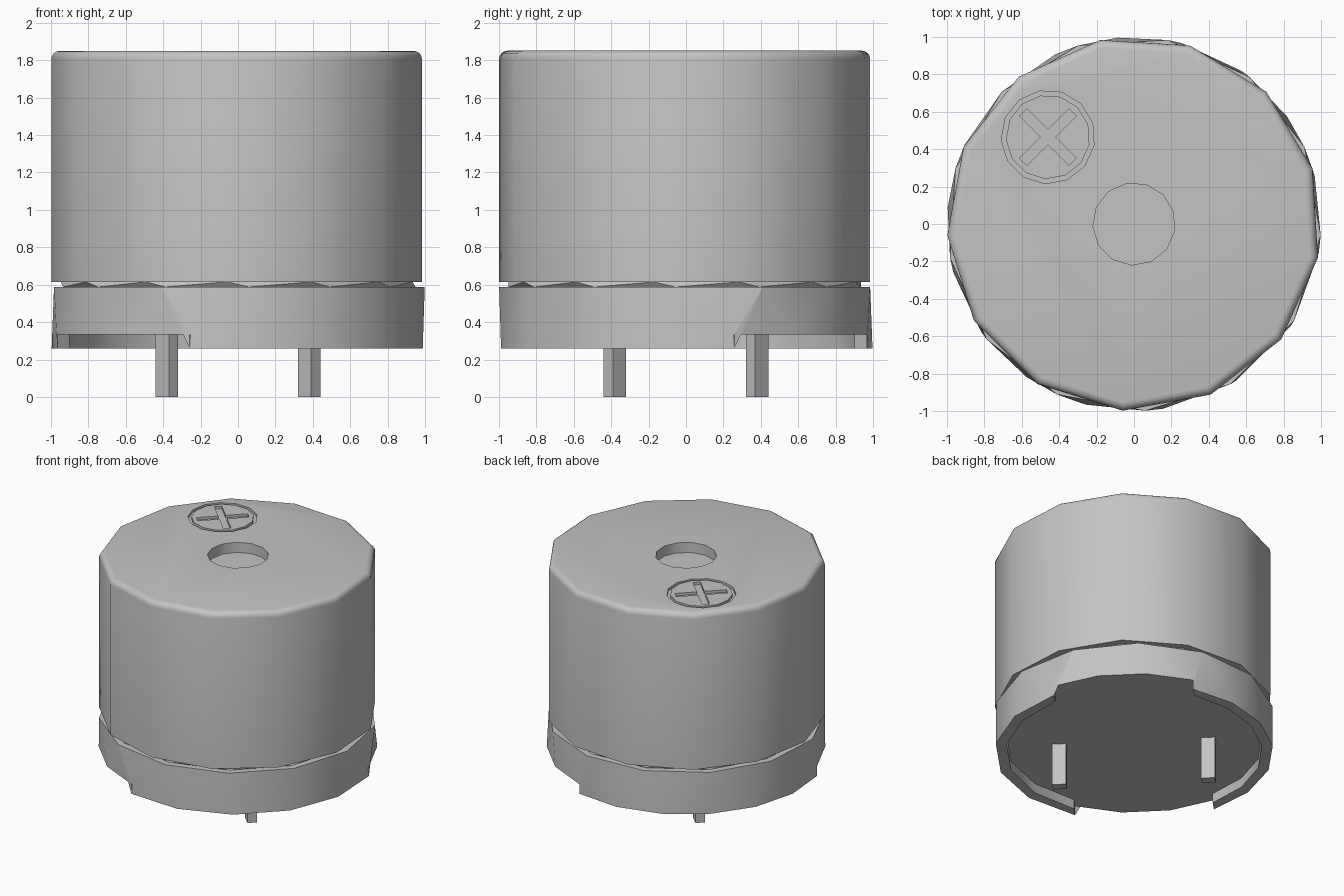
import bpy, bmesh
from math import radians, sin, cos, asin, degrees
from mathutils import Matrix, Vector

if "Cube" in bpy.data.objects:
    bpy.data.objects.remove(bpy.data.objects["Cube"])

SIDES = 13
STEP = 360 / SIDES
BOTTOM, FLOOR, SEAM, LIP, TOP = 0.26, 0.335, 0.588, 0.615, 1.85

grey = bpy.data.materials.new("matte_grey")
grey.use_nodes = True
colour = (0.55, 0.55, 0.55, 1)
grey.diffuse_color = colour
grey.node_tree.nodes["Principled BSDF"].inputs["Base Color"].default_value = colour


def point(r, angle, z, centre=(0, 0)):
    a = radians(angle)
    return Vector((centre[0] + r * cos(a), centre[1] + r * sin(a), z))


def turn(start):
    return [start + STEP * k for k in range(SIDES)]


def span(a, b, n):
    return [a + (b - a) * k / n for k in range(n + 1)]


def ring(bm, r, z, angles, centre=(0, 0)):
    return [bm.verts.new(point(r, a, z, centre)) for a in angles]


def bridge(bm, a, b, closed=True):
    n = len(a)
    for i in range(n if closed else n - 1):
        j = (i + 1) % n
        bm.faces.new((a[i], a[j], b[j], b[i]))


def stitch(bm, low, low_ang, up, up_ang):
    """Join two closed loops of different spacing with triangles."""
    la, ua = low_ang + [low_ang[0] + 360], up_ang + [up_ang[0] + 360]
    n, m, i, j = len(low), len(up), 0, 0
    while i < n or j < m:
        if j == m or (i < n and la[i] + la[i + 1] <= ua[j] + ua[j + 1]):
            bm.faces.new((low[i % n], low[(i + 1) % n], up[j % m]))
            i += 1
        else:
            bm.faces.new((low[i % n], up[(j + 1) % m], up[j % m]))
            j += 1


def prism(bm, outline, z0, z1):
    a = [bm.verts.new((p[0], p[1], z0)) for p in outline]
    b = [bm.verts.new((p[0], p[1], z1)) for p in outline]
    bridge(bm, a, b)
    bm.faces.new(a)
    bm.faces.new(b)


def finish(bm, name):
    bmesh.ops.recalc_face_normals(bm, faces=bm.faces)
    mesh = bpy.data.meshes.new(name)
    bm.to_mesh(mesh)
    bm.free()
    mesh.materials.append(grey)
    obj = bpy.data.objects.new(name, mesh)
    bpy.context.collection.objects.link(obj)
    return obj


def activate(obj):
    bpy.ops.object.select_all(action='DESELECT')
    obj.select_set(True)
    bpy.context.view_layer.objects.active = obj


def smooth(obj):
    activate(obj)
    bpy.ops.object.shade_smooth_by_angle(angle=radians(35))


# Case: recessed neck, tall drum and rounded top edge
bm = bmesh.new()
drum, neck = turn(45), turn(45 + 90 - 3 * STEP)
foot = ring(bm, 0.95, SEAM, neck)
loop = ring(bm, 0.95, LIP, drum)
stitch(bm, foot, neck, loop, drum)
bm.faces.new(foot)
ROUND = 0.045
profile = [(1, LIP)] + [
    (1 - ROUND + ROUND * cos(radians(t)), TOP - ROUND + ROUND * sin(radians(t)))
    for t in span(0, 90, 4)]
for r, z in profile:
    new = ring(bm, r, z, drum)
    bridge(bm, loop, new)
    loop = new
bm.faces.new(loop)
case = finish(bm, "case")

# Cutter: sound hole, marker ring and plus sign
bm = bmesh.new()
MARK, ABOVE, GROOVE = (-0.46, 0.465), TOP + 0.05, TOP - 0.02
prism(bm, [point(0.22, a, 0) for a in drum], TOP - 0.08, ABOVE)
loops = [ring(bm, r, z, drum, MARK) for r, z in
         ((0.25, GROOVE), (0.25, ABOVE), (0.225, ABOVE), (0.225, GROOVE))]
for k in range(4):
    bridge(bm, loops[k], loops[(k + 1) % 4])
ARM, HALF = 0.187, 0.027
plus = []
for k in range(4):
    rot = Matrix.Rotation(radians(45 + 90 * k), 2)
    plus += [rot @ Vector(p) + Vector(MARK)
             for p in ((ARM, -HALF), (ARM, HALF), (HALF, HALF))]
prism(bm, plus, GROOVE, ABOVE)
cutter = finish(bm, "engraving_cutter")
cutter.hide_render = True

activate(case)
cut = case.modifiers.new("engraving", 'BOOLEAN')
cut.operation = 'DIFFERENCE'
cut.solver = 'EXACT'
cut.object = cutter
bpy.ops.object.modifier_apply(modifier=cut.name)
bpy.data.objects.remove(cutter)
smooth(case)

# Base: shallow cup whose rim is broken by two opposite slots
bm = bmesh.new()
INNER = 0.92
inset = degrees(asin(0.5 / INNER)) - 30
outer, outer_ang, floor = [], [], []
for start, n in ((75, 6), (255, 5)):
    end = start + 120
    arc = span(start, end, n)
    inner_arc = span(start + inset, end - inset, n)
    rim_out = ring(bm, 1, BOTTOM, arc)
    rim_in = ring(bm, INNER, BOTTOM, inner_arc)
    wall_top = ring(bm, INNER, FLOOR, inner_arc)
    slot_ang = span(end, end + 60, 3)
    slot = ring(bm, 1, FLOOR, slot_ang)
    bridge(bm, rim_out, rim_in, False)
    bridge(bm, rim_in, wall_top, False)
    outer += rim_out + slot
    outer_ang += arc + slot_ang
    floor += wall_top + slot
# end faces of the rim pieces
n1, n2 = 7, 6
first, second = floor[:n1 + 4], floor[n1 + 4:]
pieces = ((outer[:n1], first[:n1], second[-1], first[n1]),
          (outer[n1 + 4:n1 + 4 + n2], second[:n2], first[-1], second[n2]))
for rim, wall, before, after in pieces:
    for k, corner in ((0, before), (-1, after)):
        edge = [e.other_vert(wall[k]) for e in wall[k].link_edges]
        low_in = next(v for v in edge if v.co.z < FLOOR - 0.01)
        bm.faces.new((rim[k], low_in, wall[k], corner))
bm.faces.new(floor)
top_ang = turn(135 - 2 * STEP)
top = ring(bm, 1, SEAM, top_ang)
stitch(bm, outer, outer_ang, top, top_ang)
bm.faces.new(top)
smooth(finish(bm, "base"))

# Pins: two flat leads on the diagonal
for name, side in (("left_pin", 1), ("right_pin", -1)):
    bm = bmesh.new()
    bmesh.ops.create_cube(bm, size=1, matrix=(
        Matrix.Translation((0.38 * side, -0.38 * side, FLOOR / 2))
        @ Matrix.Rotation(radians(-45), 4, 'Z')
        @ Matrix.Diagonal((0.1, 0.07, FLOOR, 1))))
    finish(bm, name)
